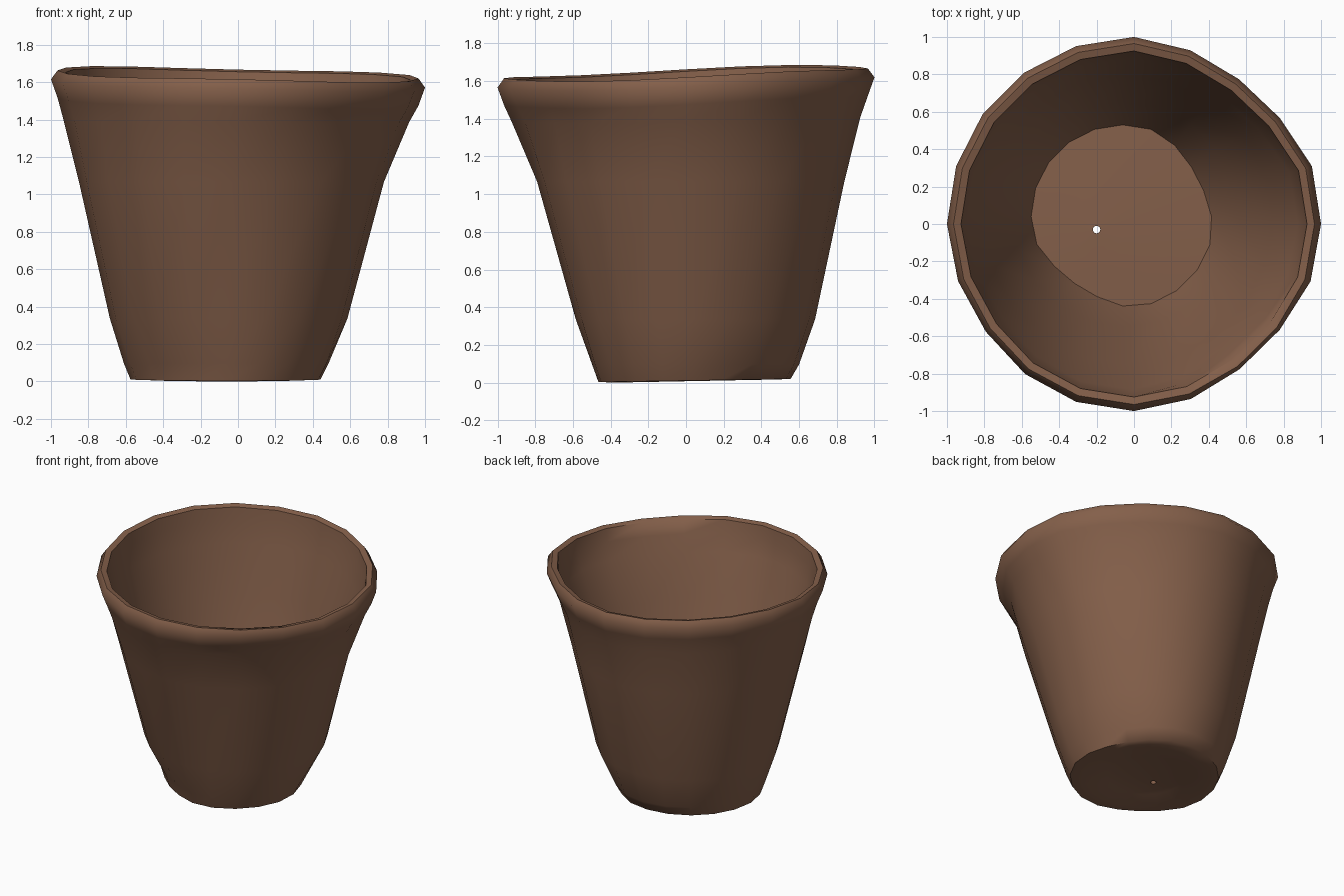
import bpy, bmesh, math

N = 20
# (centre x, centre y, radius, z, tilt amount): a section from the floor hole, up the outside,
# over the lip, down the inside and back to the hole
rings = [
    (-0.20, -0.03, 0.02, 0.050, 0.0),
    (-0.09, 0.02, 0.27, 0.045, 0.0),
    (-0.06, 0.04, 0.41, 0.012, 0.0),
    (-0.06, 0.04, 0.515, 0.015, 0.0),
    (-0.055, 0.045, 0.555, 0.10, 0.0),
    (-0.05, 0.05, 0.635, 0.34, 0.0),
    (-0.035, 0.025, 0.815, 1.07, 0.0),
    (-0.01, 0.0, 0.925, 1.40, 0.5),
    (0.0, 0.0, 0.965, 1.50, 1.0),
    (0.0, 0.0, 1.00, 1.597, 1.0),
    (0.0, 0.0, 0.965, 1.645, 1.0),
    (0.0, 0.0, 0.925, 1.635, 1.0),
    (0.0, 0.0, 0.915, 1.54, 1.0),
    (-0.01, 0.0, 0.885, 1.40, 0.5),
    (-0.035, 0.025, 0.775, 1.07, 0.0),
    (-0.05, 0.05, 0.60, 0.34, 0.0),
    (-0.06, 0.04, 0.49, 0.07, 0.0),
    (-0.09, 0.02, 0.27, 0.080, 0.0),
    (-0.20, -0.03, 0.02, 0.085, 0.0),
]
# dents: (direction in degrees, height, angular half width, half height, depth)
dents = [
    (-47, 1.42, 32, 0.28, 0.07),
    (50, 1.45, 32, 0.45, 0.05),
    (235, 0.10, 40, 0.24, 0.05),
    (28, 0.10, 36, 0.24, 0.04),
    (215, 1.40, 25, 0.35, 0.03),
]


def dent(a, z):
    total = 0.0
    for da, dz, wa, hz, depth in dents:
        u = abs((math.degrees(a) - da + 180) % 360 - 180) / wa
        v = abs(z - dz) / hz
        if u < 1 and v < 1:
            total += depth * (1 - u * u) * (1 - v * v)
    return total


# cup: irregular rings joined into one thin-walled shell
bm = bmesh.new()
loops = []
for cx, cy, r, z, tilt in rings:
    loop = []
    for i in range(N):
        a = 2 * math.pi * i / N
        rr = r - (dent(a, z) if r > 0.45 else 0)
        x, y = cx + rr * math.cos(a), cy + rr * math.sin(a)
        wobble = 0.008 * math.sin(3 * a) * tilt
        if 0 < r < 0.53 and z < 0.03:
            wobble = 0.008 * math.sin(a)
        loop.append(bm.verts.new((x, y, z + tilt * (0.035 * y - 0.022 * x) + wobble)))
    loops.append(loop)
for k, low in enumerate(loops):
    high = loops[(k + 1) % len(loops)]
    for i in range(N):
        j = (i + 1) % N
        bm.faces.new((low[i], low[j], high[j], high[i]))
bmesh.ops.recalc_face_normals(bm, faces=bm.faces)

# stand it on the ground
lowest = min(v.co.z for v in bm.verts)
for v in bm.verts:
    v.co.z -= lowest

mesh = bpy.data.meshes.new("cup")
bm.to_mesh(mesh)
bm.free()
cup = bpy.data.objects.new("cup", mesh)
bpy.context.collection.objects.link(cup)

clay = bpy.data.materials.new("brown clay")
clay.diffuse_color = (0.23, 0.115, 0.068, 1)
mesh.materials.append(clay)

bpy.context.view_layer.objects.active = cup
cup.select_set(True)
bpy.ops.object.shade_smooth_by_angle(angle=math.radians(60))
